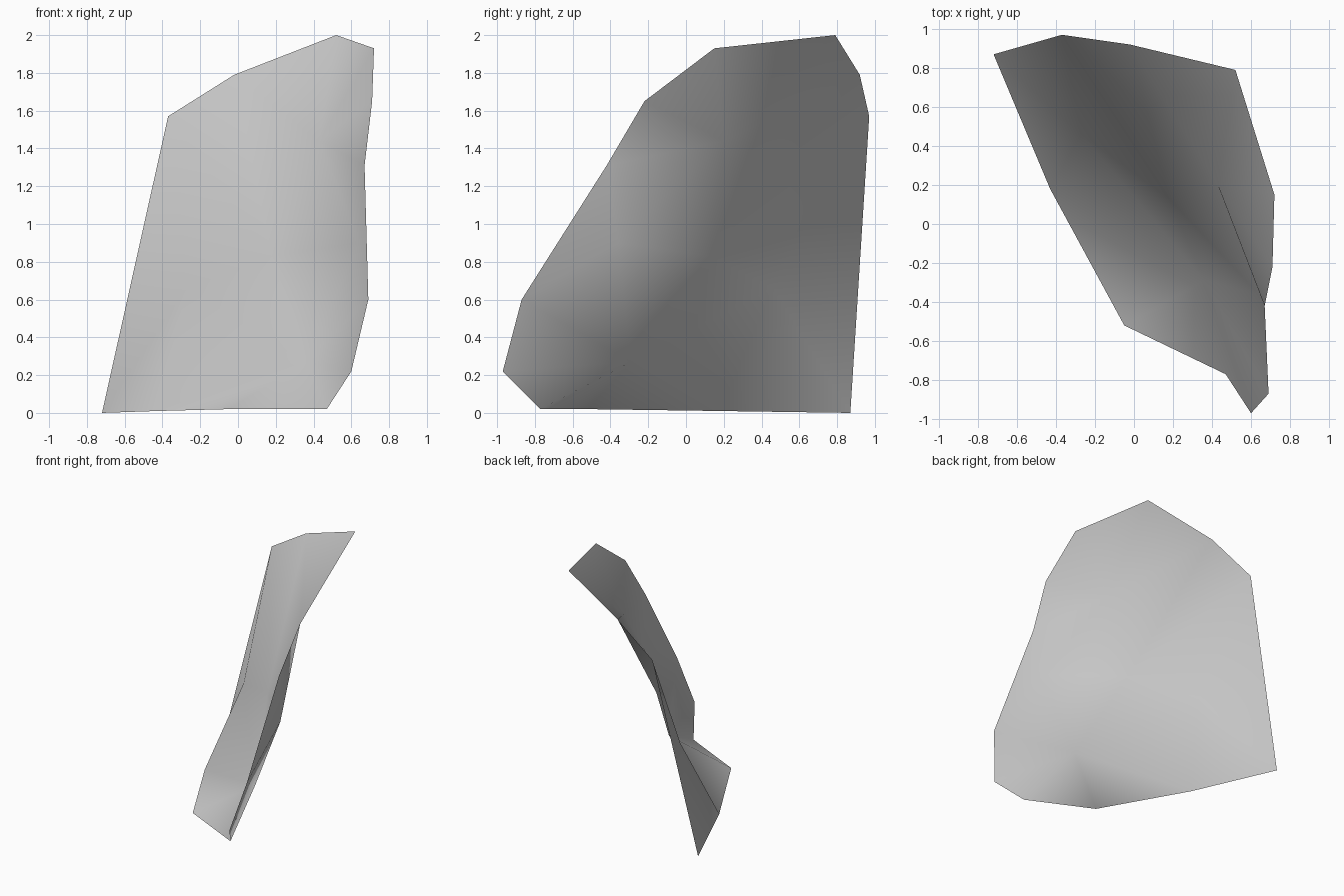
import bpy
import bmesh
from mathutils import Vector

default_cube = bpy.data.objects.get("Cube")
if default_cube:
    bpy.data.objects.remove(default_cube, do_unlink=True)


def make_material(name, colour):
    material = bpy.data.materials.new(name)
    material.use_nodes = True
    material.diffuse_color = colour
    shader = next(n for n in material.node_tree.nodes if n.type == 'BSDF_PRINCIPLED')
    shader.inputs["Base Color"].default_value = colour
    return material


# Outline of the bent sheet, running from the low back corner round the top
rim = {
    "back_foot": (-.72, .87, 0), "back_shoulder": (-.37, .97, 1.57),
    "back_crown": (-.02, .92, 1.79), "peak": (.52, .79, 2),
    "front_crown": (.72, .15, 1.93), "front_shoulder": (.71, -.22, 1.65),
    "front_waist": (.67, -.42, 1.31), "front_hip": (.69, -.87, .6),
    "front_tip": (.6, -.97, .22), "front_foot": (.47, -.77, .02),
    "lip_front": (-.05, -.52, .02), "lip_back": (-.43, .18, .01),
}
# Points of the hollow, where the sheet bends between its edges
hollow = {
    "mid_back": (-.27, .46, .66), "low_front": (.36, -.29, .27),
    "centre": (.18, .13, .83), "mid_front": (.64, -.36, .9),
    "high_front": (.43, .2, 1.44),
}

bm = bmesh.new()
points = {name: bm.verts.new(co) for name, co in (rim | hollow).items()}


def fan(centre, *ring):
    """Fill triangles from one hollow point to a run of neighbours."""
    for first, second in zip(ring, ring[1:]):
        bm.faces.new([points[n] for n in (centre, first, second)])


# Back edge, dented inwards
fan("mid_back", "centre", "back_shoulder", "back_foot", "lip_back",
    "low_front", "centre")
# Bottom lip and front corner
fan("low_front", "lip_back", "lip_front", "front_foot", "front_tip",
    "front_hip", "mid_front", "centre")
# Front edge
fan("mid_front", "front_hip", "front_waist", "high_front", "centre")
# Top
fan("high_front", "front_waist", "front_shoulder", "front_crown", "peak",
    "back_crown", "centre")
fan("centre", "back_crown", "back_shoulder")

# Turn the whole sheet so its hollow side is the front
bmesh.ops.recalc_face_normals(bm, faces=bm.faces)
facing = sum((f.normal * f.calc_area() for f in bm.faces), Vector())
if facing.y > 0:
    bmesh.ops.reverse_faces(bm, faces=bm.faces)
for face in bm.faces:
    face.smooth = True

mesh = bpy.data.meshes.new("curved_shard")
bm.to_mesh(mesh)
bm.free()
mesh.materials.append(make_material("light grey", (.6, .6, .6, 1)))
shard = bpy.data.objects.new("curved_shard", mesh)
bpy.context.collection.objects.link(shard)
